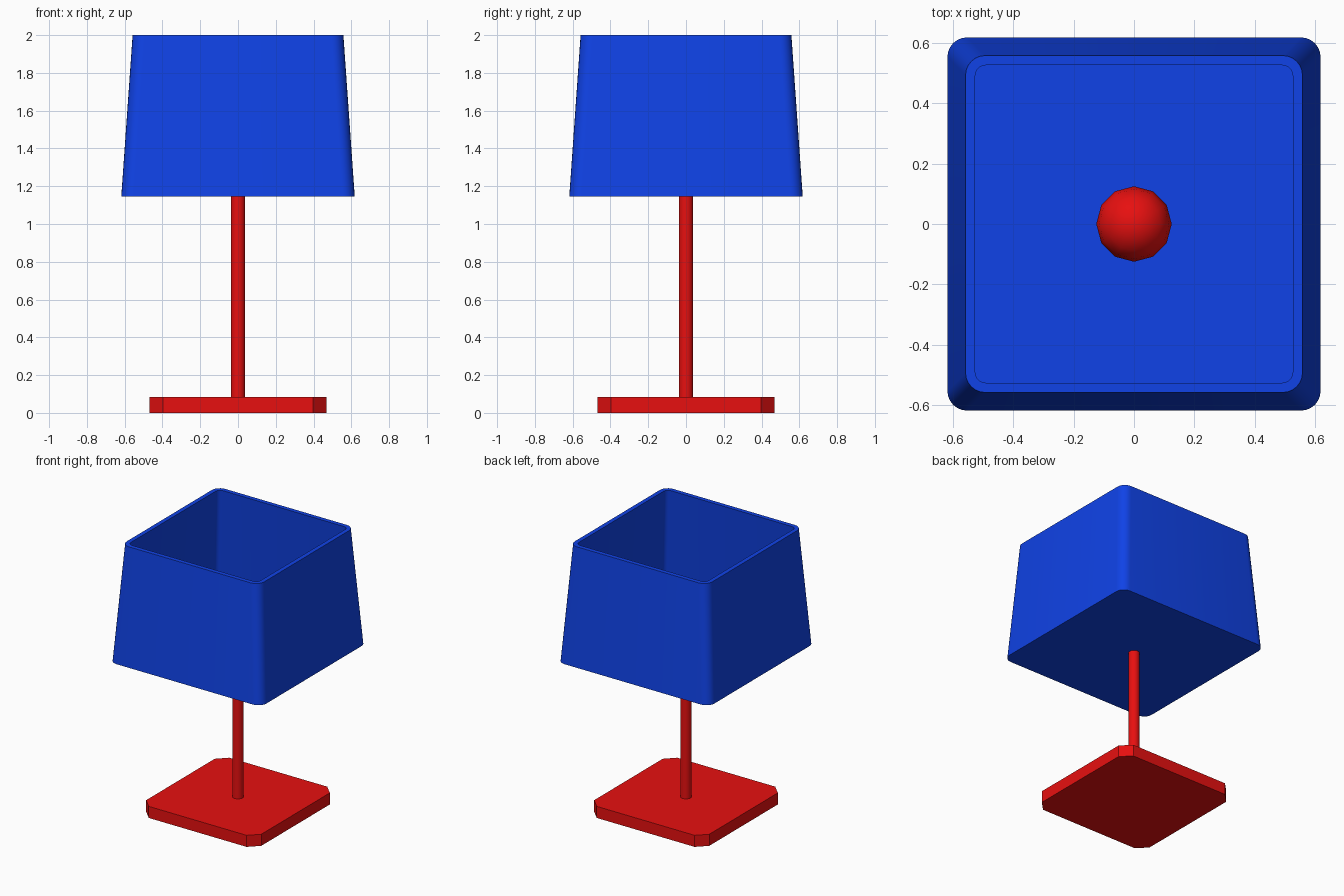
import bpy, bmesh, math

cube = bpy.data.objects.get("Cube")
if cube:
    bpy.data.objects.remove(cube, do_unlink=True)


def make_material(name, color):
    mat = bpy.data.materials.new(name)
    mat.use_nodes = True
    mat.diffuse_color = color
    mat.node_tree.nodes["Principled BSDF"].inputs["Base Color"].default_value = color
    return mat


def smooth(obj, mat, angle=30):
    obj.data.materials.append(mat)
    bpy.ops.object.select_all(action='DESELECT')
    obj.select_set(True)
    bpy.context.view_layer.objects.active = obj
    bpy.ops.object.shade_smooth_by_angle(angle=math.radians(angle))


def square_ring(half, radius, segments, z):
    """Points of a square with rounded corners, counter-clockwise."""
    points = []
    for corner in range(4):
        middle = math.radians(45 + 90 * corner)
        cx = math.copysign(half - radius, math.cos(middle))
        cy = math.copysign(half - radius, math.sin(middle))
        for i in range(segments + 1):
            a = math.radians(90) * (corner + i / segments)
            points.append((cx + radius * math.cos(a), cy + radius * math.sin(a), z))
    return points


def loft(name, rings, mat):
    """Skin a list of rings and cap both ends."""
    bm = bmesh.new()
    loops = [[bm.verts.new(p) for p in ring] for ring in rings]
    count = len(loops[0])
    for low, high in zip(loops, loops[1:]):
        for i in range(count):
            j = (i + 1) % count
            bm.faces.new((low[i], low[j], high[j], high[i]))
    bm.faces.new(loops[0][::-1])
    bm.faces.new(loops[-1])
    bmesh.ops.recalc_face_normals(bm, faces=bm.faces)
    mesh = bpy.data.meshes.new(name)
    bm.to_mesh(mesh)
    bm.free()
    obj = bpy.data.objects.new(name, mesh)
    bpy.context.collection.objects.link(obj)
    smooth(obj, mat)
    return obj


red = make_material("red", (0.8, 0.005, 0.005, 1))
blue = make_material("blue", (0.005, 0.055, 0.8, 1))

# Foot plate with cut corners
loft("base", [square_ring(0.468, 0.07, 1, z) for z in (0, 0.085)], red)

# Pole, reaching through the shade floor to the bulb
bottom, top = 0.08, 1.25
bpy.ops.mesh.primitive_cylinder_add(vertices=16, radius=0.038, depth=top - bottom,
                                    location=(0, 0, (bottom + top) / 2))
pole = bpy.context.object
pole.name = "pole"
smooth(pole, red)

# Bulb
bpy.ops.mesh.primitive_uv_sphere_add(segments=12, ring_count=8, radius=0.125,
                                     location=(0, 0, 1.32))
bulb = bpy.context.object
bulb.name = "bulb"
smooth(bulb, red, 60)

# Tapered open-topped shade with a thin wall and a floor
loft("shade", [
    square_ring(0.618, 0.065, 6, 1.145),
    square_ring(0.558, 0.065, 6, 2.0),
    square_ring(0.526, 0.035, 6, 2.0),
    square_ring(0.584, 0.035, 6, 1.175),
], blue)
